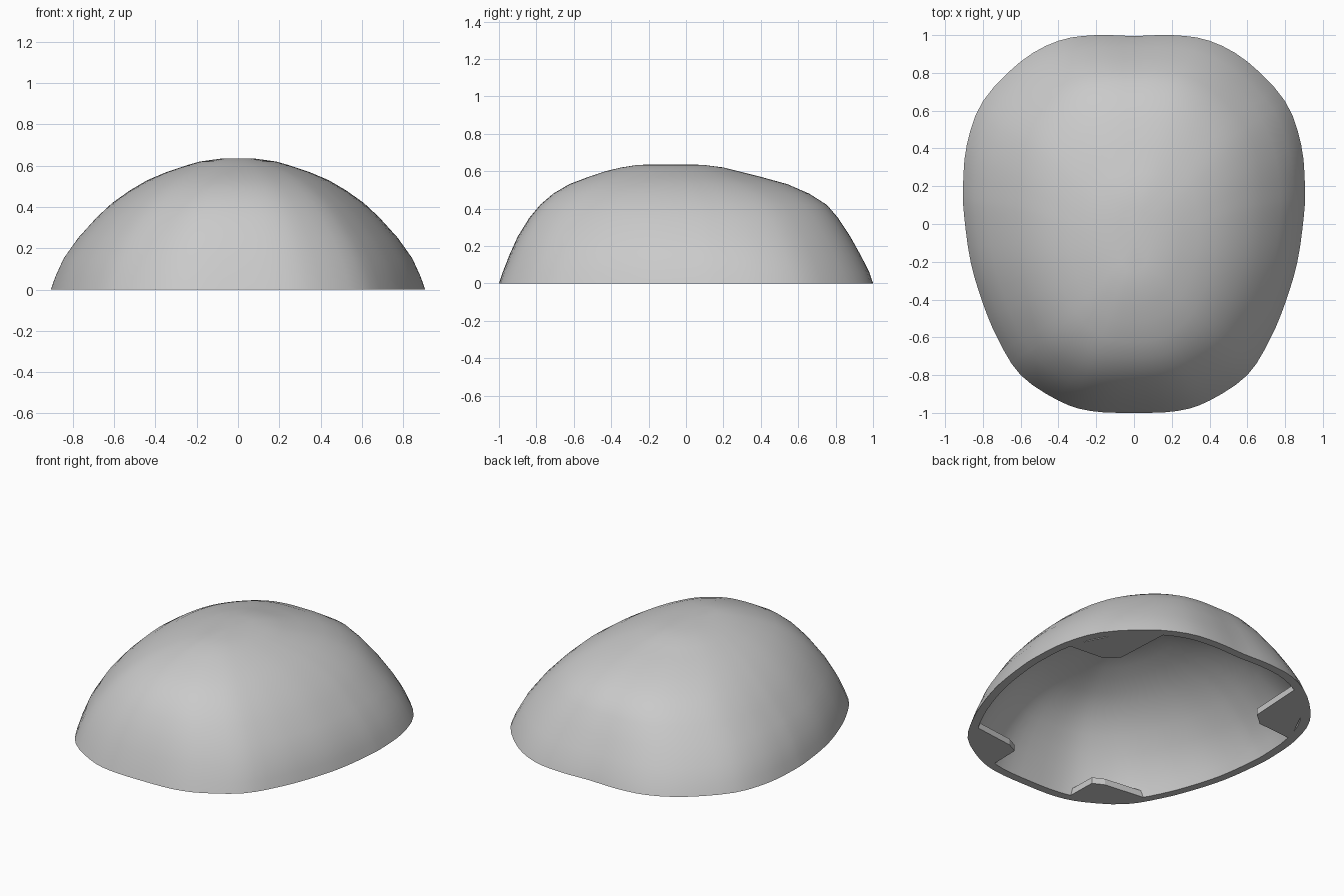
import bpy, bmesh, math
from mathutils import Vector

if "Cube" in bpy.data.objects:
    bpy.data.objects.remove(bpy.data.objects["Cube"])

grey = bpy.data.materials.new("plain_grey")
grey.diffuse_color = (0.59, 0.59, 0.59, 1)
grey.use_nodes = True
grey.node_tree.nodes["Principled BSDF"].inputs["Base Color"].default_value = grey.diffuse_color

# Right half of the footprint, front to back
HALF = [(0, -1), (.23, -.99), (.4, -.935), (.6, -.8), (.72, -.61), (.8, -.42),
        (.865, -.2), (.9, .05), (.905, .2), (.885, .42), (.8, .65), (.6, .86),
        (.4, .97), (.2, 1), (0, .995)]
# Height, half width, front y, back y
LEVELS = [(0, .905, -1, 1), (.06, .885, -.98, .98), (.15, .845, -.945, .935),
          (.25, .775, -.9, .88), (.35, .685, -.838, .815), (.42, .61, -.78, .755),
          (.48, .525, -.71, .66), (.53, .44, -.625, .545), (.57, .345, -.52, .40),
          (.6, .255, -.43, .28), (.62, .185, -.345, .2), (.634, .085, -.255, .09)]


def closed_curve(points, steps):
    """Smooth closed curve through the points."""
    n, out = len(points), []
    for i in range(n):
        a, b, c, d = (Vector(points[(i + k) % n]) for k in (-1, 0, 1, 2))
        for s in range(steps):
            t = s / steps
            out.append(b + .5 * t * (c - a + t * (2 * a - 5 * b + 4 * c - d
                                                  + t * (3 * (b - c) + d - a))))
    return out


OUTLINE = closed_curve(HALF + [(-x, y) for x, y in HALF[-2:0:-1]], 3)


def add_dome(bm, scale):
    """Stack rings up to a closed crown; returns the bottom ring."""
    rings = []
    for z, width, front, back in LEVELS:
        blend = .5 * z / .634          # rings grow rounder toward the crown
        ring = []
        for p in OUTLINE:
            u, v = p.x / .905, p.y
            r = math.hypot(u, v)
            u, v = u + (u / r - u) * blend, v + (v / r - v) * blend
            ring.append(bm.verts.new((u * width * scale[0],
                                      ((front + back) / 2 + v * (back - front) / 2) * scale[1],
                                      z * scale[2])))
        rings.append(ring)
    for low, high in zip(rings, rings[1:]):
        bridge(bm, low, high)
    crown = bm.verts.new((0, -.08, .636 * scale[2]))
    top = rings[-1]
    for i in range(len(top)):
        bm.faces.new((top[i], top[(i + 1) % len(top)], crown))
    return rings[0]


def bridge(bm, low, high):
    n = len(low)
    for i in range(n):
        j = (i + 1) % n
        bm.faces.new((low[i], low[j], high[j], high[i]))


def finish(bm, name):
    bmesh.ops.recalc_face_normals(bm, faces=bm.faces)
    mesh = bpy.data.meshes.new(name)
    bm.to_mesh(mesh)
    bm.free()
    mesh.materials.append(grey)
    obj = bpy.data.objects.new(name, mesh)
    bpy.context.collection.objects.link(obj)
    return obj


# Hollow dome with a flat rim
bm = bmesh.new()
outer = add_dome(bm, (1, 1, 1))
inner = add_dome(bm, (.943, .948, .925))
bridge(bm, outer, inner)
shell = finish(bm, "dome_shell")
bpy.context.view_layer.objects.active = shell
shell.select_set(True)
bpy.ops.object.shade_smooth_by_angle(angle=math.radians(40))

# Four inward pointing mounting tabs on the rim
TABS = {"front_tab": [(.29, -.94), (.5, -.845), (.65, -.665), (.365, -.70), (.295, -.735)],
        "back_tab": [(.85, .41), (.69, .73), (.5, .88), (.52, .50), (.60, .43)]}
for name, points in TABS.items():
    for side, sign in (("right", 1), ("left", -1)):
        bm = bmesh.new()
        low = [bm.verts.new((x * sign, y, 0)) for x, y in points]
        high = [bm.verts.new((x * sign, y, .04)) for x, y in points]
        bm.faces.new(low)
        bm.faces.new(high)
        bridge(bm, low, high)
        finish(bm, name + "_" + side)
